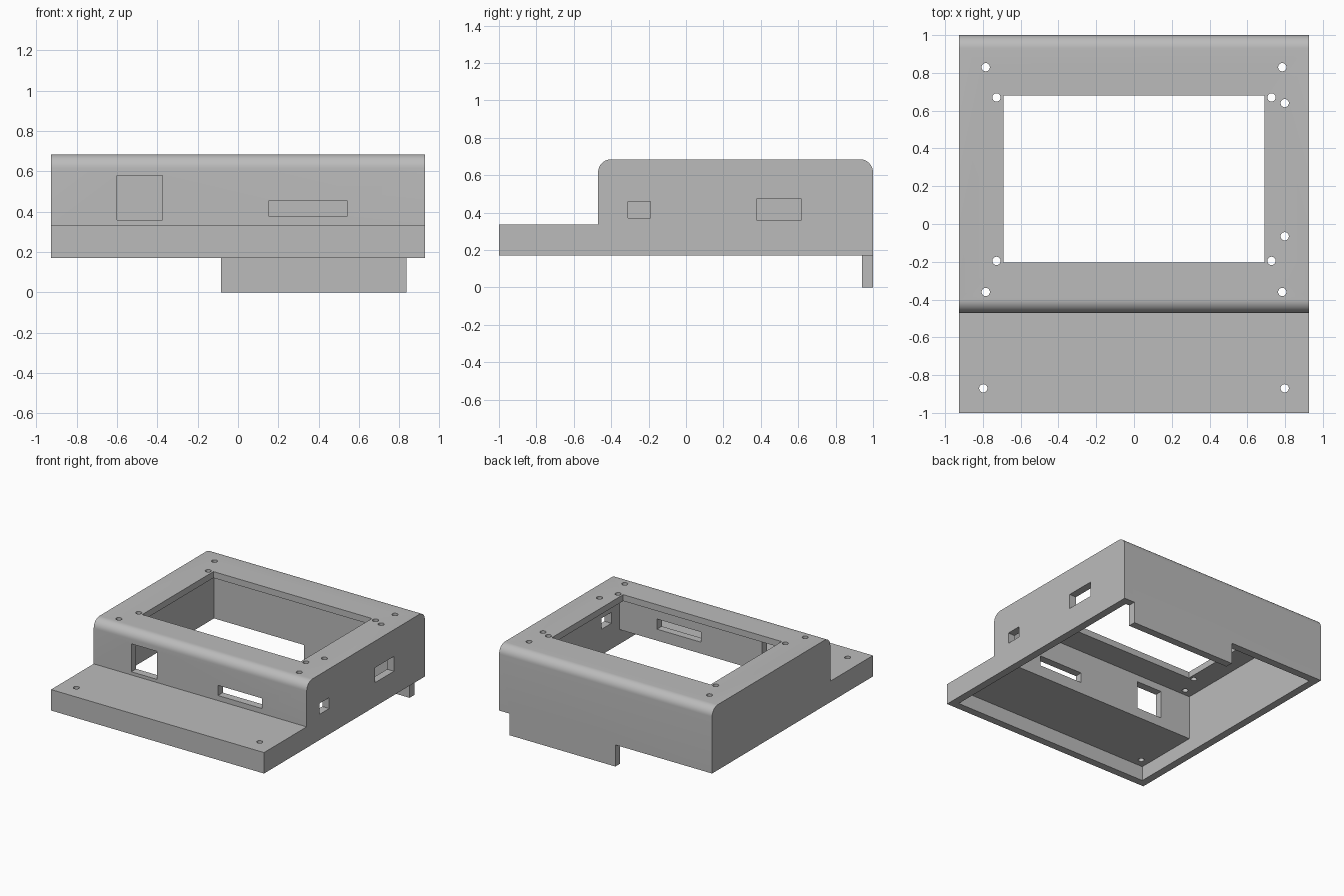
import bpy, bmesh
from math import sin, cos, pi
from mathutils import Matrix, Vector

cube = bpy.data.objects.get("Cube")
if cube:
    bpy.data.objects.remove(cube, do_unlink=True)

HALF = 0.927      # half width
WALL = 0.06       # side wall thickness
PLATE = 0.05      # top and ledge thickness
BASE, LEDGE, TOP = 0.17, 0.335, 0.685
STEP = -0.47      # front of the raised box
R = 0.07          # rounded top edges

grey = bpy.data.materials.new("plain grey")
grey.use_nodes = True
grey.diffuse_color = (0.5, 0.5, 0.5, 1)
grey.node_tree.nodes["Principled BSDF"].inputs["Base Color"].default_value = (0.5, 0.5, 0.5, 1)


def to_object(name, bm):
    bmesh.ops.recalc_face_normals(bm, faces=bm.faces)
    mesh = bpy.data.meshes.new(name)
    bm.to_mesh(mesh)
    bm.free()
    mesh.materials.append(grey)
    obj = bpy.data.objects.new(name, mesh)
    bpy.context.collection.objects.link(obj)
    return obj


def prism(name, profile, half):
    """Extrude a (y, z) profile across the width."""
    bm = bmesh.new()
    face = bm.faces.new([bm.verts.new((-half, y, z)) for y, z in profile])
    ext = bmesh.ops.extrude_face_region(bm, geom=[face])
    verts = [v for v in ext["geom"] if isinstance(v, bmesh.types.BMVert)]
    bmesh.ops.translate(bm, verts=verts, vec=(2 * half, 0, 0))
    return to_object(name, bm)


def box(name, x, y, z):
    lo, hi = Vector((x[0], y[0], z[0])), Vector((x[1], y[1], z[1]))
    bm = bmesh.new()
    bmesh.ops.create_cube(bm, size=1, matrix=Matrix.Translation((lo + hi) / 2)
                          @ Matrix.Diagonal((*(hi - lo), 1)))
    return to_object(name, bm)


def drill(name, x, y, r=0.022):
    bm = bmesh.new()
    bmesh.ops.create_cone(bm, cap_ends=True, segments=20, radius1=r, radius2=r,
                          depth=1, matrix=Matrix.Translation((x, y, 0.6)))
    return to_object(name, bm)


def combine(target, tool, operation="DIFFERENCE"):
    mod = target.modifiers.new(operation.lower(), "BOOLEAN")
    mod.operation, mod.solver, mod.object = operation, "EXACT", tool
    bpy.context.view_layer.objects.active = target
    bpy.ops.object.modifier_apply(modifier=mod.name)
    bpy.data.objects.remove(tool, do_unlink=True)


def arc(cy, cz, start, steps=10):
    return [(cy + R * cos(a), cz + R * sin(a))
            for a in (start - i * pi / 2 / steps for i in range(steps + 1))]


# Stepped outer case with rounded top edges
outline = [(1, BASE), (-1, BASE), (-1, LEDGE), (STEP, LEDGE)]
outline += arc(STEP + R, TOP - R, pi) + arc(1 - R, TOP - R, pi / 2)
case = prism("enclosure_case", outline, HALF)

# Tab hanging below the rear wall
combine(case, box("rear_tab", (-0.085, 0.835), (1 - WALL, 1), (0, BASE + 0.05)), "UNION")

# Hollow inside, open underneath
back, front, inner_step = 1 - WALL, -1 + WALL, STEP + WALL
cavity = [(back, BASE - 0.1), (front, BASE - 0.1), (front, LEDGE - PLATE),
          (inner_step, LEDGE - PLATE), (inner_step, TOP - PLATE), (back, TOP - PLATE)]
combine(case, prism("cavity", cavity, HALF - WALL))

# Rear tab again, where the open underside passes beside it
# Screen opening and the port windows: x, y, z ranges
openings = {
    "screen_opening": ((-0.69, 0.69), (-0.205, 0.68), (0.55, 0.8)),
    "front_square_port": ((-0.6, -0.375), (-0.55, -0.35), (0.36, 0.58)),
    "front_slot_port": ((0.155, 0.54), (-0.55, -0.35), (0.375, 0.455)),
    "side_small_port": ((0.8, 1), (-0.31, -0.19), (0.372, 0.458)),
    "side_large_port": ((0.8, 1), (0.38, 0.615), (0.358, 0.475)),
}
for name, ranges in openings.items():
    combine(case, box(name, *ranges))

# Screw holes: mirrored pairs, then two extra on the left
for x, y in [(0.785, 0.83), (0.728, 0.67), (0.728, -0.195), (0.785, -0.36), (0.798, -0.87)]:
    for side in (-1, 1):
        combine(case, drill("screw_hole", side * x, y))
for y in (0.64, -0.065):
    combine(case, drill("screw_hole", 0.798, y))

# Smooth the rounded edges only
bpy.ops.object.select_all(action="DESELECT")
case.select_set(True)
bpy.context.view_layer.objects.active = case
bpy.ops.object.shade_smooth_by_angle(angle=pi / 6)
